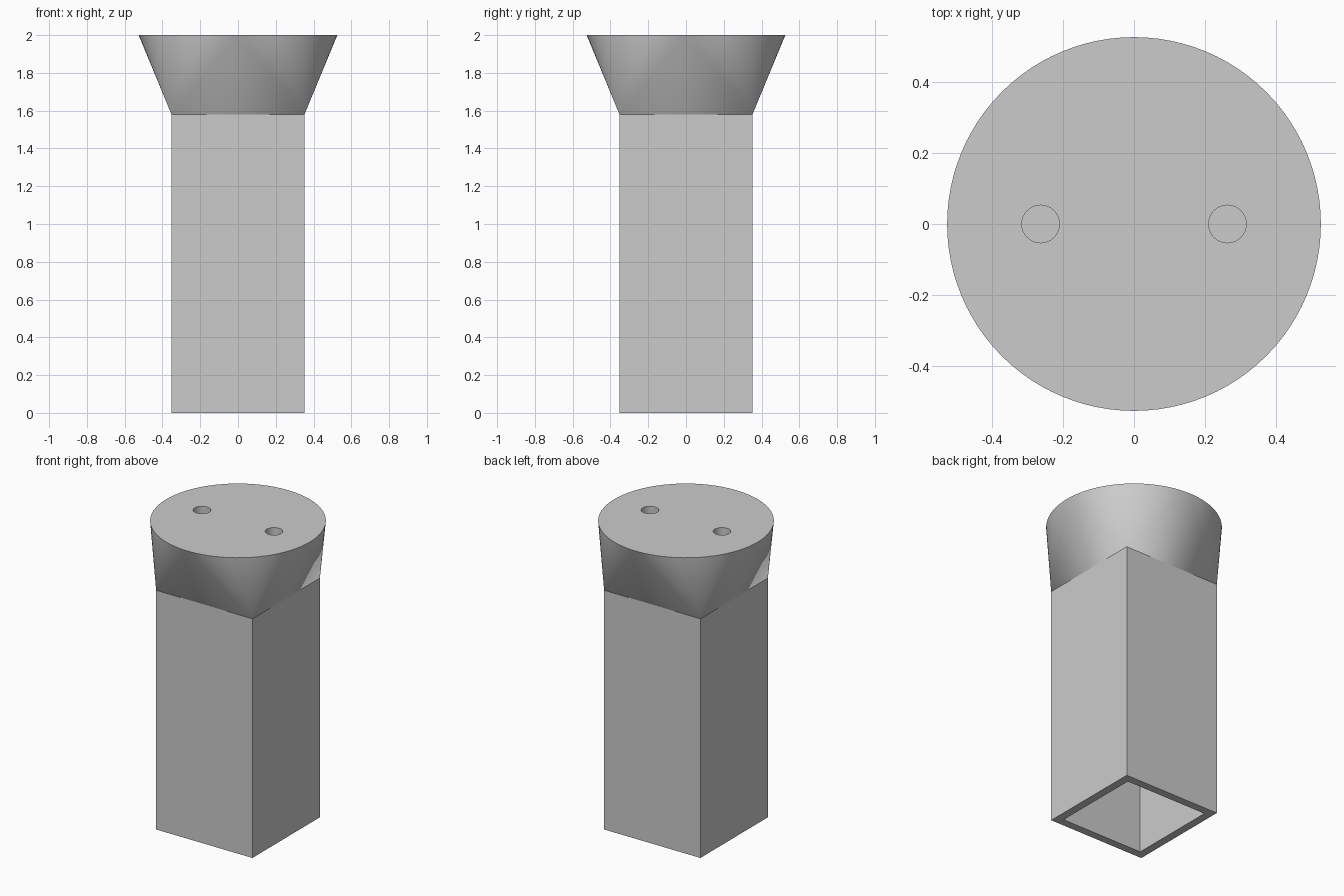
import bpy, bmesh, math

cube = bpy.data.objects.get("Cube")
if cube:
    bpy.data.objects.remove(cube, do_unlink=True)

HEIGHT, NECK = 2.0, 1.58          # top of the head, top of the square shaft
HALF, WALL = 0.352, 0.053         # shaft half width and wall thickness
RADIUS, SEGMENTS = 0.526, 96      # round head
HOLE_X, HOLE_R, HOLE_DEPTH = 0.263, 0.053, 0.21

grey = bpy.data.materials.new("mid grey")
grey.use_nodes = True
colour = (0.6, 0.6, 0.6, 1)
grey.diffuse_color = colour
grey.node_tree.nodes["Principled BSDF"].inputs["Base Color"].default_value = colour

bm = bmesh.new()


def circle(radius, z, count, x=0):
    """Ring of vertices, starting on the +x axis."""
    step = 2 * math.pi / count
    return [bm.verts.new((x + radius * math.cos(i * step), radius * math.sin(i * step), z))
            for i in range(count)]


def square(half, z):
    """Four corners, one per quadrant, anticlockwise."""
    return [bm.verts.new((half * sx, half * sy, z))
            for sx, sy in ((1, 1), (-1, 1), (-1, -1), (1, -1))]


def bridge(lower, upper):
    """Quads between two rings of equal count."""
    n = len(lower)
    for i in range(n):
        j = (i + 1) % n
        bm.faces.new((lower[i], lower[j], upper[j], upper[i]))


def ring_edges(ring):
    return [bm.edges.get((ring[i - 1], ring[i])) for i in range(len(ring))]


# Square hollow shaft
outer_base, outer_neck = square(HALF, 0), square(HALF, NECK)
inner_base, inner_top = square(HALF - WALL, 0), square(HALF - WALL, NECK)
bridge(outer_base, outer_neck)
bridge(inner_base, outer_base)
bridge(inner_top, inner_base)
bm.faces.new(inner_top)

# Square-to-round transition: a cone fan at each corner, a flat triangle on each side
rim = circle(RADIUS, HEIGHT, SEGMENTS)
quarter = SEGMENTS // 4
for q in range(4):
    corner, following = outer_neck[q], outer_neck[(q + 1) % 4]
    for i in range(q * quarter, (q + 1) * quarter):
        bm.faces.new((corner, rim[(i + 1) % SEGMENTS], rim[i]))
    bm.faces.new((corner, following, rim[(q + 1) * quarter % SEGMENTS]))

# Two blind holes in the top
cap_edges = ring_edges(rim)
for side in (-1, 1):
    mouth = circle(HOLE_R, HEIGHT, 32, side * HOLE_X)
    floor = circle(HOLE_R, HEIGHT - HOLE_DEPTH, 32, side * HOLE_X)
    bridge(mouth, floor)
    bm.faces.new(floor)
    cap_edges += ring_edges(mouth)

# Flat top around the holes
bmesh.ops.triangle_fill(bm, use_beauty=True, edges=cap_edges, normal=(0, 0, 1))
bmesh.ops.recalc_face_normals(bm, faces=bm.faces[:])

mesh = bpy.data.meshes.new("post")
bm.to_mesh(mesh)
bm.free()
mesh.materials.append(grey)
post = bpy.data.objects.new("post", mesh)
bpy.context.collection.objects.link(post)

# Smooth the cones, keep the neck and rims sharp
bpy.ops.object.select_all(action="DESELECT")
post.select_set(True)
bpy.context.view_layer.objects.active = post
bpy.ops.object.shade_smooth_by_angle(angle=math.radians(15))
